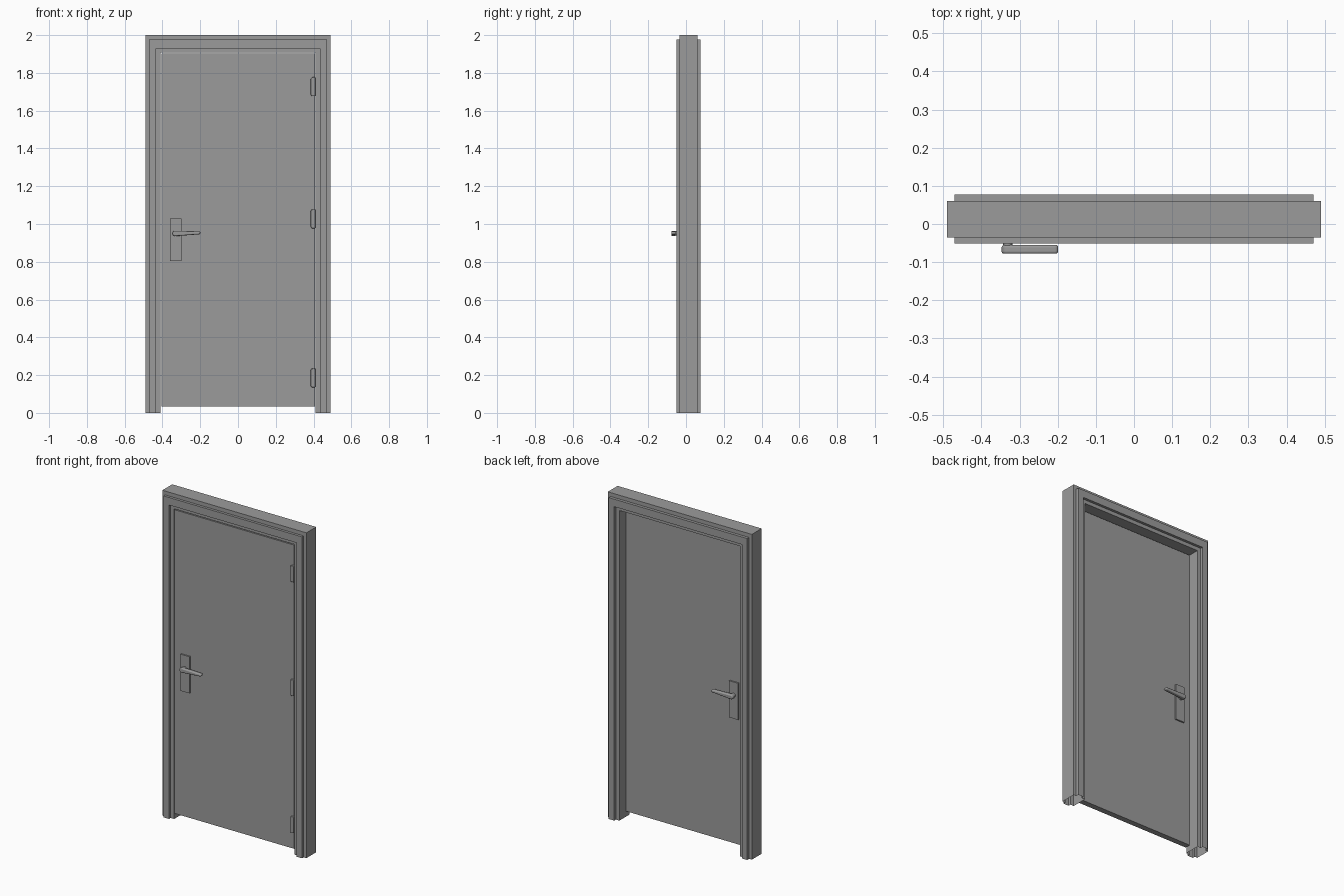
import bpy, bmesh, math
from mathutils import Matrix, Vector

if "Cube" in bpy.data.objects:
    bpy.data.objects.remove(bpy.data.objects["Cube"])

# Dark grey paint shared by all parts
paint = bpy.data.materials.new("dark_grey")
paint.diffuse_color = (.33, .33, .33, 1)
paint.use_nodes = True
paint.node_tree.nodes["Principled BSDF"].inputs["Base Color"].default_value = paint.diffuse_color


def finish(bm, name, bevel=0.0, smooth=False):
    bmesh.ops.recalc_face_normals(bm, faces=bm.faces[:])
    me = bpy.data.meshes.new(name)
    bm.to_mesh(me)
    bm.free()
    me.materials.append(paint)
    ob = bpy.data.objects.new(name, me)
    bpy.context.collection.objects.link(ob)
    if bevel:
        m = ob.modifiers.new("bevel", "BEVEL")
        m.width, m.segments, m.limit_method = bevel, 4, "ANGLE"
        m.angle_limit = math.radians(50)
    if smooth:
        bpy.ops.object.select_all(action="DESELECT")
        ob.select_set(True)
        bpy.context.view_layer.objects.active = ob
        bpy.ops.object.shade_smooth_by_angle(angle=math.radians(45))
    return ob


def box(name, lo, hi):
    lo, hi = Vector(lo), Vector(hi)
    bm = bmesh.new()
    bmesh.ops.create_cube(bm, size=1.0)
    bmesh.ops.scale(bm, vec=hi - lo, verts=bm.verts)
    bmesh.ops.translate(bm, vec=(lo + hi) / 2, verts=bm.verts)
    return finish(bm, name)


def cylinder_y(name, centre, r, length):
    bm = bmesh.new()
    bmesh.ops.create_cone(bm, cap_ends=True, segments=24, radius1=r, radius2=r, depth=length,
                          matrix=Matrix.Translation(centre) @ Matrix.Rotation(math.pi / 2, 4, "X"))
    return finish(bm, name, smooth=True)


def prism(name, outline, y0, y1, bevel=0.0):
    """Extrude an (x, z) outline along y."""
    bm = bmesh.new()
    face = bm.faces.new([bm.verts.new((x, y0, z)) for x, z in outline])
    ext = bmesh.ops.extrude_face_region(bm, geom=[face], use_keep_orig=True)["geom"]
    moved = [v for v in ext if isinstance(v, bmesh.types.BMVert)]
    bmesh.ops.translate(bm, vec=(0, y1 - y0, 0), verts=moved)
    return finish(bm, name, bevel, smooth=True)


def arc(cx, cz, r, a0, a1, n=8):
    angles = [math.radians(a0 + (a1 - a0) * i / n) for i in range(n + 1)]
    return [(cx + r * math.cos(a), cz + r * math.sin(a)) for a in angles]


# Door frame: stepped profile (inset, y) mitred round jambs and head, open at the feet
profile = [(0, -.035), (.019, -.035), (.019, -.051), (.056, -.051), (.056, -.035),
           (.08, -.035), (.08, .062), (.056, .062), (.056, .078), (.019, .078),
           (.019, .060), (0, .060)]
bm = bmesh.new()
rings = []
for side, at_top in ((-1, 0), (-1, 1), (1, 1), (1, 0)):
    rings.append([bm.verts.new((side * (.49 - d), y, at_top * (2 - min(d * 1.25, .093))))
                  for d, y in profile])
n = len(profile)
for a, b in zip(rings, rings[1:]):
    for i in range(n):
        j = (i + 1) % n
        bm.faces.new((a[i], a[j], b[j], b[i]))
finish(bm, "door_frame")

# Door leaf
FRONT, BACK = -.035, 0.0
box("door_leaf", (-.406, FRONT, .035), (.407, BACK, 1.902))

# Handle sets, one on each face of the leaf
lever = arc(-.333, .95, .014, 90, 270) + arc(-.207, .953, .008, -90, 90)
for side, face, s in (("front", FRONT, -1), ("back", BACK, 1)):
    y0, y1 = sorted((face, face + s * .009))
    box(side + "_handle_plate", (-.361, y0, .805), (-.30, y1, 1.03))
    cylinder_y(side + "_handle_stem", (-.331, face + s * .014, .95), .012, .028)
    y0, y1 = sorted((face + s * .020, face + s * .043))
    prism(side + "_handle_lever", lever, y0, y1, .006)

# Hinges: slabs with rounded corners and softened edges
for i, z in enumerate((.185, 1.027, 1.727)):
    plate = ([(.41, z - .05), (.41, z + .05)] + arc(.395, z + .04, .01, 90, 180)
             + arc(.395, z - .04, .01, 180, 270))
    prism(f"hinge_{i + 1}", plate, FRONT - .012, FRONT + .002, .003)
